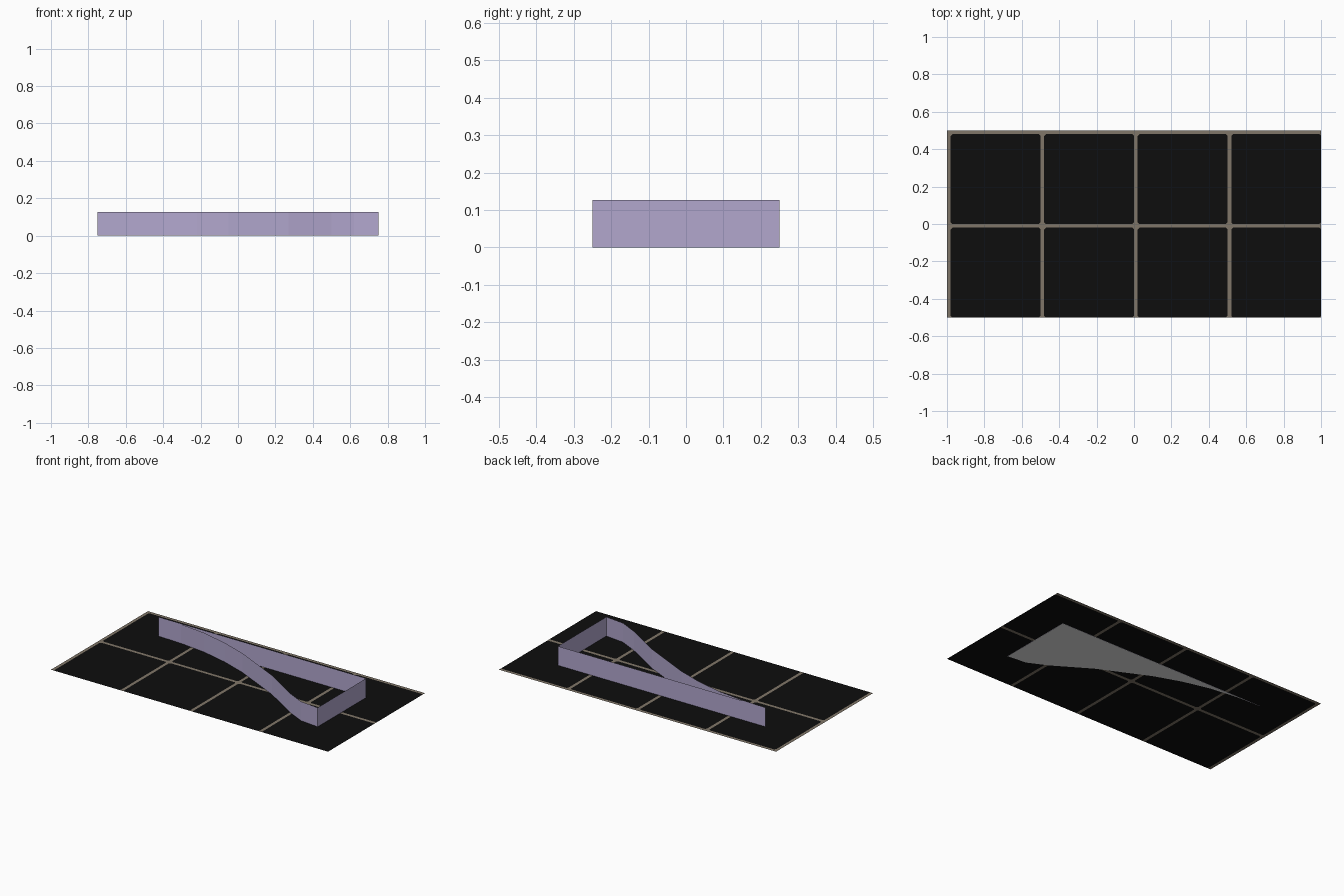
import bpy, bmesh

if "Cube" in bpy.data.objects:
    bpy.data.objects.remove(bpy.data.objects["Cube"])


def material(name, srgb):
    def lin(c):
        c /= 255
        return c / 12.92 if c <= 0.04045 else ((c + 0.055) / 1.055) ** 2.4
    m = bpy.data.materials.new(name)
    m.diffuse_color = (*[lin(c) for c in srgb], 1)
    m.use_nodes = True
    m.node_tree.nodes["Principled BSDF"].inputs["Base Color"].default_value = m.diffuse_color
    return m


def finish(name, bm, mats):
    bmesh.ops.remove_doubles(bm, verts=bm.verts, dist=1e-5)
    me = bpy.data.meshes.new(name)
    bm.to_mesh(me)
    bm.free()
    for m in mats:
        me.materials.append(m)
    ob = bpy.data.objects.new(name, me)
    bpy.context.collection.objects.link(ob)
    return ob


black = material("tile black", (13, 13, 13))
beige = material("grout beige", (128, 118, 104))
lavender = material("wall lavender", (178, 167, 206))
white = material("underside white", (229, 229, 229))

GROUND_Z = 0.001   # ground sheet sits just above the base panel
WALL_H = 0.126
GAP, TILE, CUT = 0.02, 0.5, 0.009

# Tiled ground: each tile has grout along its left and back edges
bm = bmesh.new()


def face(points, mat):
    f = bm.faces.new([bm.verts.new((x, y, GROUND_Z)) for x, y in points])
    f.material_index = mat


for i in range(4):
    for j in range(2):
        x0, y0 = -1 + i * TILE, -0.5 + j * TILE
        x1, y1 = x0 + TILE, y0 + TILE
        a, b = x0 + GAP, y1 - GAP
        # black tile with clipped corners
        face([(a + CUT, y0), (x1 - CUT, y0), (x1, y0 + CUT), (x1, b - CUT),
              (x1 - CUT, b), (a + CUT, b), (a, b - CUT), (a, y0 + CUT)], 0)
        for cx, cy, sx, sy in ((a, y0, 1, 1), (x1, y0, -1, 1),
                               (x1, b, -1, -1), (a, b, 1, -1)):
            tri = [(cx, cy), (cx + sx * CUT, cy), (cx, cy + sy * CUT)]
            face(tri if sx * sy > 0 else tri[::-1], 1)
        # grout strips
        face([(x0, y0), (a, y0), (a, b), (x0, b)], 1)
        face([(x0, b), (x1, b), (x1, y1), (x0, y1)], 1)
finish("tiled_ground", bm, [black, beige])

# Plan outline: S-curved front, straight end and straight back
outline = [(-0.75, 0.25), (-0.58, 0.243), (-0.40, 0.222), (-0.22, 0.178),
           (-0.05, 0.118), (0.27, -0.035), (0.50, -0.178), (0.62, -0.236),
           (0.75, -0.25), (0.75, 0.25)]

# Thin upright wall, open at the top
bm = bmesh.new()
low = [bm.verts.new((x, y, 0)) for x, y in outline]
high = [bm.verts.new((x, y, WALL_H)) for x, y in outline]
for k in range(len(outline)):
    n = (k + 1) % len(outline)
    bm.faces.new((low[k], low[n], high[n], high[k]))
finish("curved_wall", bm, [lavender])

# Base panel closing the wall underneath
bm = bmesh.new()
bm.faces.new([bm.verts.new((x, y, 0)) for x, y in reversed(outline)])
finish("base_panel", bm, [white])
